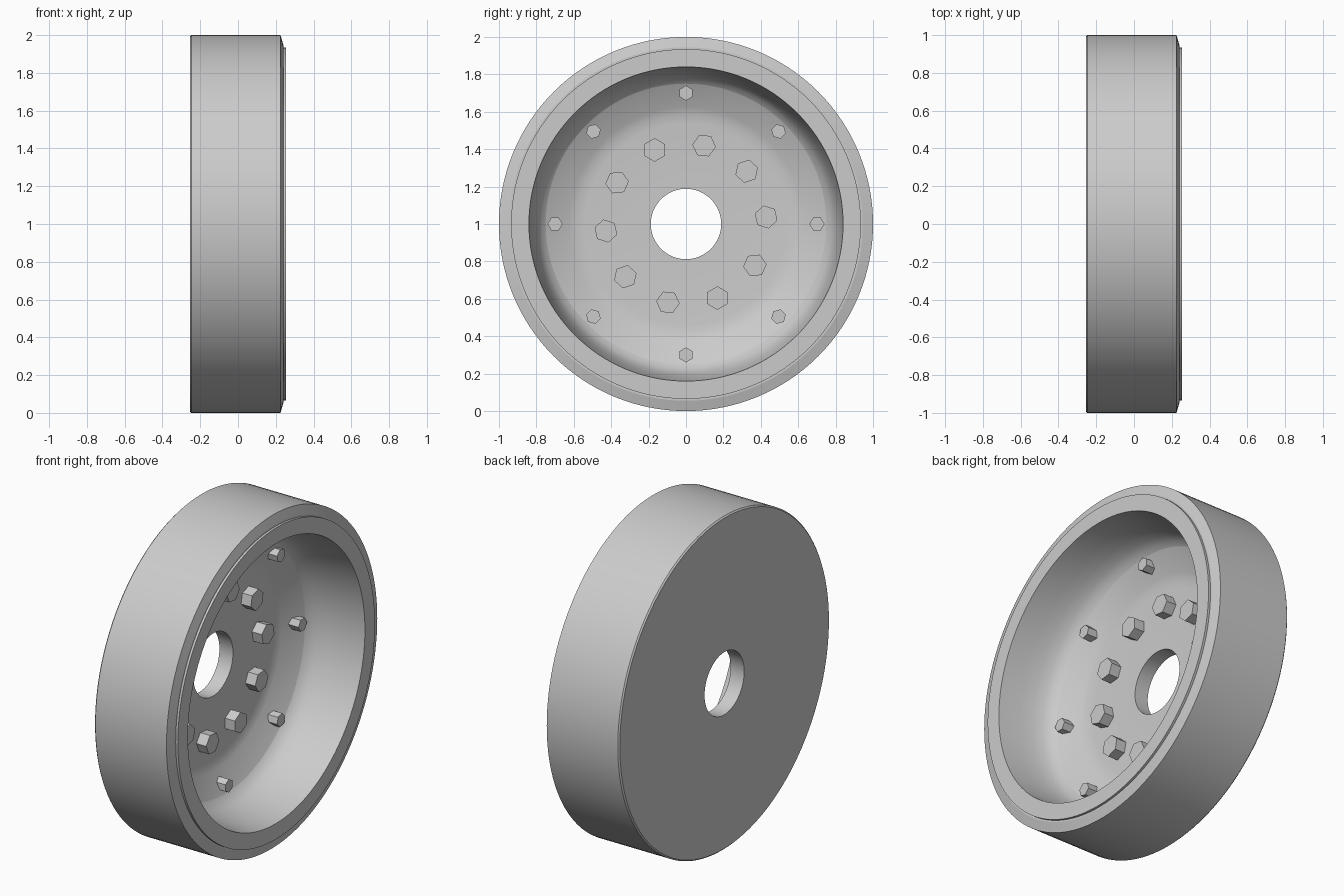
import bpy
import bmesh
import math
from mathutils import Matrix, Vector

cube = bpy.data.objects.get("Cube")
if cube:
    bpy.data.objects.remove(cube, do_unlink=True)

AXLE_Z = 1.0
SEGMENTS = 128

# One plain grey for the whole wheel
grey = bpy.data.materials.new("light_grey")
grey.use_nodes = True
colour = (0.6, 0.6, 0.6, 1.0)
grey.diffuse_color = colour
grey.node_tree.nodes["Principled BSDF"].inputs["Base Color"].default_value = colour


def add_object(name, bm):
    bmesh.ops.recalc_face_normals(bm, faces=bm.faces)
    mesh = bpy.data.meshes.new(name)
    bm.to_mesh(mesh)
    bm.free()
    mesh.materials.append(grey)
    obj = bpy.data.objects.new(name, mesh)
    obj.location.z = AXLE_Z
    bpy.context.collection.objects.link(obj)
    return obj


def lathe(name, profile):
    """Turn a closed (x, radius, sharp) profile around the x axis."""
    bm = bmesh.new()
    rings = []
    for x, r, sharp in profile:
        ring = []
        for i in range(SEGMENTS):
            a = 2 * math.pi * i / SEGMENTS
            ring.append(bm.verts.new((x, r * math.cos(a), r * math.sin(a))))
        rings.append(ring)
    for k, ring in enumerate(rings):
        following = rings[(k + 1) % len(rings)]
        for i in range(SEGMENTS):
            j = (i + 1) % SEGMENTS
            face = bm.faces.new((ring[i], ring[j], following[j], following[i]))
            face.smooth = True
    for ring, point in zip(rings, profile):
        if point[2]:
            for i in range(SEGMENTS):
                bm.edges.get((ring[i], ring[(i + 1) % SEGMENTS])).smooth = False
    return add_object(name, bm)


def bolt_circle(name, count, circle, start, radius, base, top, turn):
    """Hexagonal bolt heads spaced around the axle, pointing along +x."""
    for i in range(count):
        bm = bmesh.new()
        bmesh.ops.create_cone(bm, cap_ends=True, segments=6, radius1=radius,
                              radius2=radius, depth=top - base)
        # Stand the head along x, with its corners set relative to the spoke line
        angle = math.radians(start) + 2 * math.pi * i / count
        spin = Matrix.Rotation(angle + math.radians(turn), 4, "X")
        to_x = Matrix.Rotation(math.pi / 2, 4, "Z") @ Matrix.Rotation(math.pi / 2, 4, "X")
        centre = Vector(((top + base) / 2, circle * math.cos(angle), circle * math.sin(angle)))
        bm.transform(Matrix.Translation(centre) @ spin @ to_x)
        add_object(f"{name}_{i + 1}", bm)


# Wheel body: flat back, tread, bevelled shoulder, rim lip, deep dish and axle hole
lathe("wheel_body", [
    (-0.255, 0.188, True),
    (-0.255, 0.992, True),
    (-0.247, 1.0, True),
    (0.225, 1.0, True),
    (0.241, 0.945, True),
    (0.241, 0.935, True),
    (0.255, 0.935, True),
    (0.255, 0.84, True),
    (0.12, 0.826, False),
    (0.04, 0.812, False),
    (-0.02, 0.795, False),
    (-0.06, 0.773, False),
    (-0.08, 0.75, True),
    (-0.148, 0.625, False),
    (-0.16, 0.585, False),
    (-0.165, 0.54, False),
    (-0.165, 0.188, True),
])

# Hub bolts around the axle hole, and smaller rim bolts on the sloped ring
bolt_circle("hub_bolt", 10, 0.43, 5, 0.063, -0.18, -0.10, 7)
bolt_circle("rim_bolt", 8, 0.70, 0, 0.04, -0.14, -0.06, 30)
